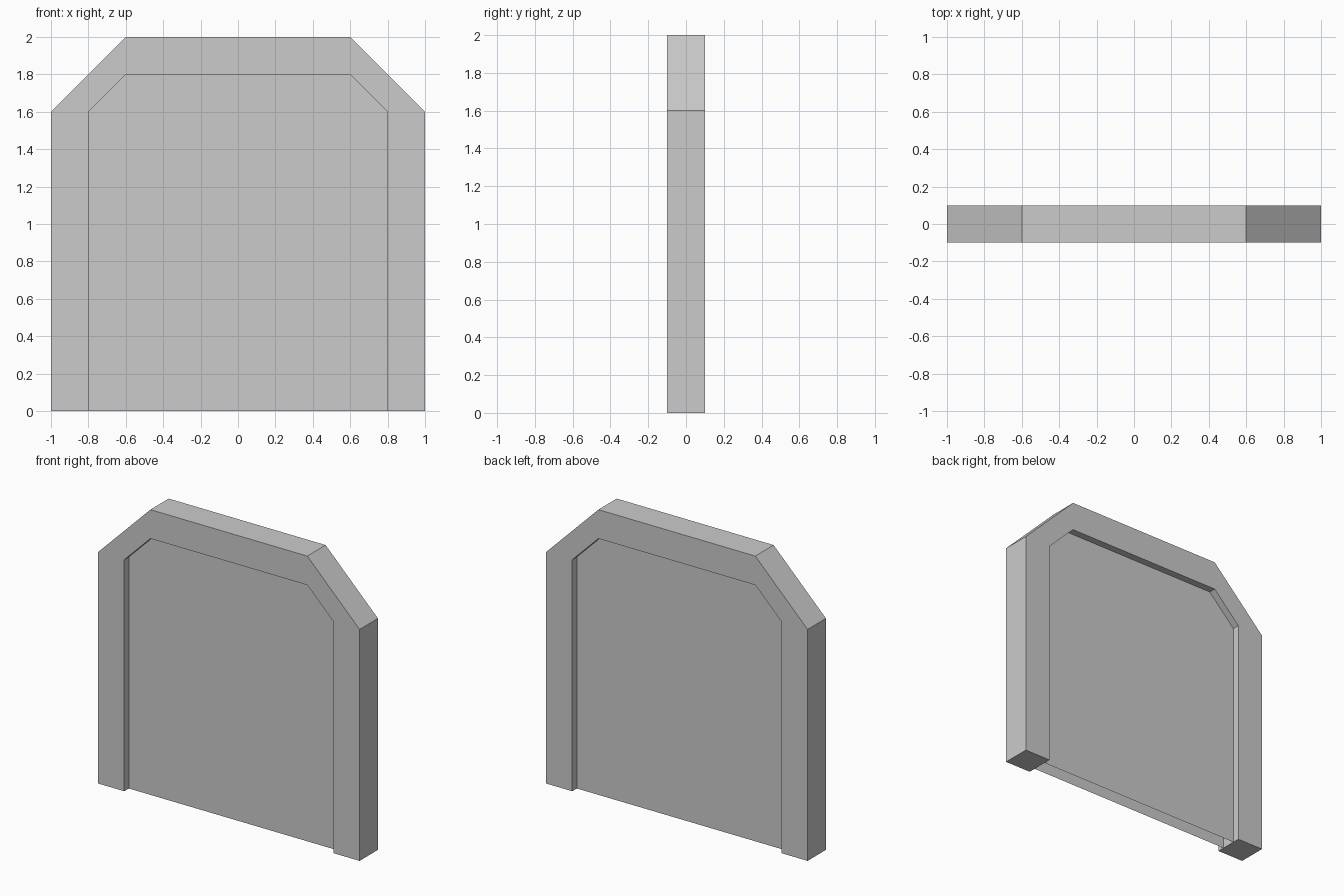
import bpy
import bmesh

cube = bpy.data.objects.get("Cube")
if cube:
    bpy.data.objects.remove(cube, do_unlink=True)

grey = bpy.data.materials.new("light_grey")
grey.use_nodes = True
colour = (0.6, 0.6, 0.6, 1)
grey.diffuse_color = colour
grey.node_tree.nodes["Principled BSDF"].inputs["Base Color"].default_value = colour

FRAME_HALF = 0.1
PANEL_HALF = 0.05


def arch(side, shoulder, crown, top):
    """Open outline of a chamfered arch, from right foot to left foot."""
    half = [(side, 0), (side, shoulder), (crown, top)]
    return [(-x, z) for x, z in half] + half[::-1]


def finish(name, bm):
    mesh = bpy.data.meshes.new(name)
    bm.to_mesh(mesh)
    bm.free()
    mesh.materials.append(grey)
    obj = bpy.data.objects.new(name, mesh)
    bpy.context.collection.objects.link(obj)


outer = arch(1, 1.6, 0.6, 2)
inner = arch(0.8, 1.6, 0.6, 1.8)

# Door frame: a band between the two outlines, extruded front to back
bm = bmesh.new()
rings = [[bm.verts.new((x, -FRAME_HALF, z)) for x, z in path]
         for path in (outer, inner)]
for i in range(len(outer) - 1):
    bm.faces.new((rings[0][i], rings[0][i + 1], rings[1][i + 1], rings[1][i]))
back = bmesh.ops.extrude_face_region(bm, geom=bm.faces[:], use_keep_orig=True)
for v in back["geom"]:
    if isinstance(v, bmesh.types.BMVert):
        v.co.y = FRAME_HALF
bmesh.ops.recalc_face_normals(bm, faces=bm.faces)
finish("door_frame", bm)

# Recessed front and back sheets, with an open gap between them
for name, side in (("front_panel", -1), ("back_panel", 1)):
    bm = bmesh.new()
    face = bm.faces.new([bm.verts.new((x, side * PANEL_HALF, z)) for x, z in inner])
    face.normal_update()
    if face.normal.y * side < 0:
        face.normal_flip()
    finish(name, bm)
